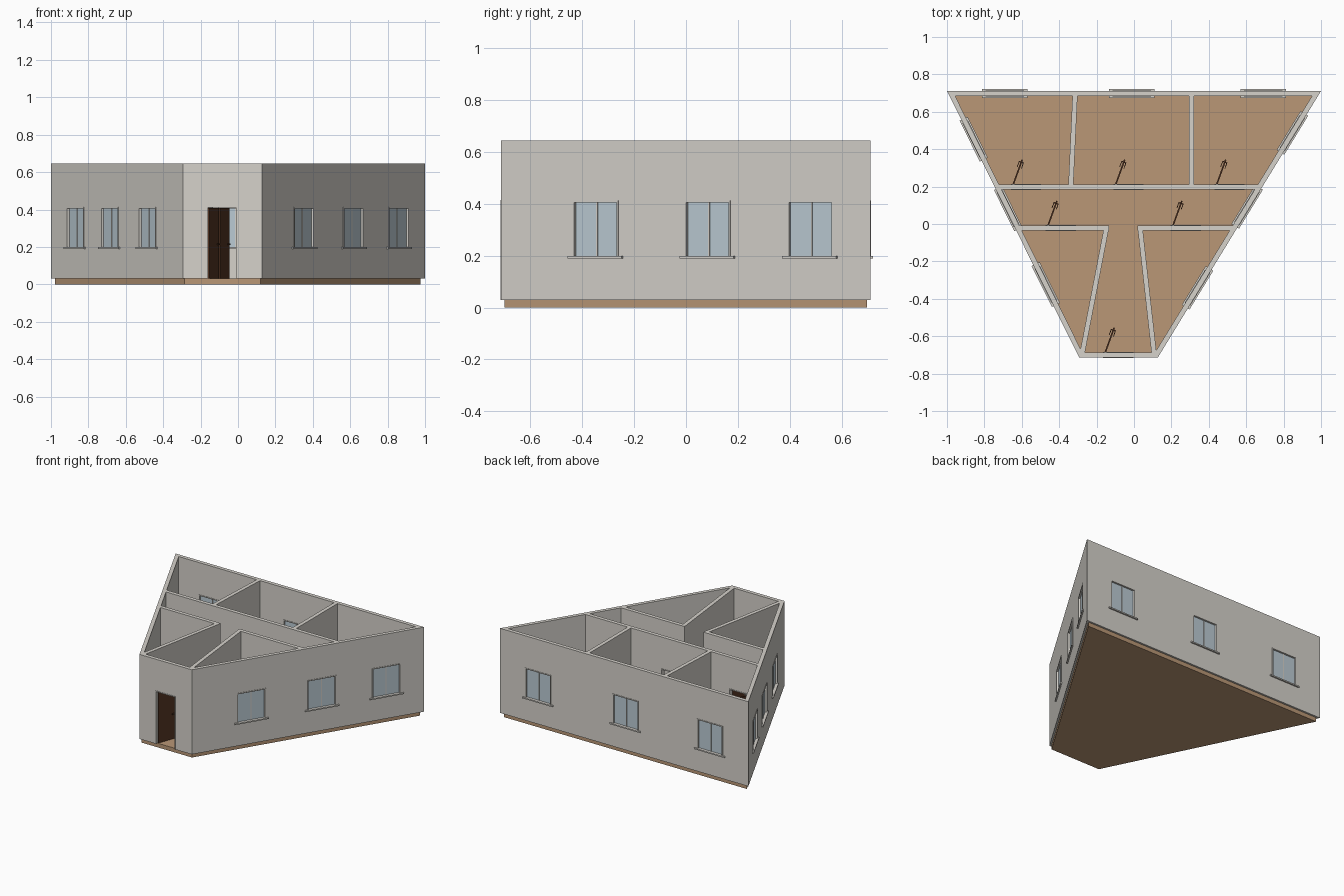
import bpy, bmesh, math
from mathutils import Vector

if "Cube" in bpy.data.objects:
    bpy.data.objects.remove(bpy.data.objects["Cube"])

H = 0.0135                  # half wall thickness
Z0, Z1 = 0.03, 0.645        # wall bottom and top


def material(name, col):
    m = bpy.data.materials.new(name)
    m.diffuse_color = (*col, 1)
    m.use_nodes = True
    m.node_tree.nodes["Principled BSDF"].inputs["Base Color"].default_value = m.diffuse_color
    return m


WALL = material("wall_light_grey", (0.67, 0.645, 0.60))
FLOOR = material("floor_tan", (0.49, 0.31, 0.18))
DOOR = material("door_brown", (0.085, 0.034, 0.016))
GLASS = material("glass_pale_blue", (0.50, 0.60, 0.66))


def finish(bm, name, mat):
    bmesh.ops.recalc_face_normals(bm, faces=bm.faces)
    me = bpy.data.meshes.new(name)
    bm.to_mesh(me)
    bm.free()
    me.materials.append(mat)
    ob = bpy.data.objects.new(name, me)
    bpy.context.collection.objects.link(ob)


class Line:
    """Wall centre line: s runs along it, d points to its left."""
    def __init__(self, a, b):
        self.a, self.b = Vector(a), Vector(b)
        self.len = (self.b - self.a).length
        self.u = (self.b - self.a).normalized()
        self.n = Vector((-self.u.y, self.u.x))

    def at(self, s, d):
        return self.a + self.u * s + self.n * d


def boxes(name, mat, line, parts):
    bm = bmesh.new()
    for s0, s1, d0, d1, z0, z1 in parts:
        ring = [line.at(s, d) for s, d in ((s0, d0), (s1, d0), (s1, d1), (s0, d1))]
        lo = [bm.verts.new((p.x, p.y, z0)) for p in ring]
        hi = [bm.verts.new((p.x, p.y, z1)) for p in ring]
        bm.faces.new(lo[::-1])
        bm.faces.new(hi)
        for i in range(4):
            j = (i + 1) % 4
            bm.faces.new((lo[i], lo[j], hi[j], hi[i]))
    finish(bm, name, mat)


def wall(name, line, ends, holes):
    """Wall slab with rectangular holes; ends = (outer a, outer b, inner a, inner b)."""
    ss = sorted({0, line.len, *[h[0] for h in holes], *[h[1] for h in holes]})
    zs = sorted({Z0, Z1, *[h[2] for h in holes], *[h[3] for h in holes]})
    ns, nz = len(ss) - 1, len(zs) - 1
    bm = bmesh.new()
    cache = {}

    def v(i, k, side):
        if (i, k, side) not in cache:
            p = line.at(ss[i], H if side else -H)
            if i in (0, ns):
                p = ends[2 * side + (1 if i else 0)]
            cache[i, k, side] = bm.verts.new((p.x, p.y, zs[k]))
        return cache[i, k, side]

    def solid(i, k):
        if not (0 <= i < ns and 0 <= k < nz):
            return False
        s, z = (ss[i] + ss[i + 1]) / 2, (zs[k] + zs[k + 1]) / 2
        return not any(h[0] < s < h[1] and h[2] < z < h[3] for h in holes)

    for i in range(ns):
        for k in range(nz):
            if not solid(i, k):
                continue
            c = [(i, k), (i + 1, k), (i + 1, k + 1), (i, k + 1)]
            for side in (0, 1):
                bm.faces.new([v(*p, side) for p in c])
            for e, (di, dk) in enumerate(((0, -1), (1, 0), (0, 1), (-1, 0))):
                if not solid(i + di, k + dk):
                    p, q = c[e], c[(e + 1) % 4]
                    bm.faces.new((v(*p, 0), v(*q, 0), v(*q, 1), v(*p, 1)))
    finish(bm, name, WALL)


WIN_Z0, WIN_Z1, WIN_W = 0.198, 0.413, 0.206


def window(name, line, c):
    l, r, f, d = c - WIN_W / 2, c + WIN_W / 2, 0.007, H + 0.003
    boxes(name + "_frame", WALL, line, [
        (l, l + f, -d, d, WIN_Z0, WIN_Z1), (r - f, r, -d, d, WIN_Z0, WIN_Z1),
        (l, r, -d, d, WIN_Z1 - f, WIN_Z1),
        (c - 0.003, c + 0.003, -0.006, 0.006, WIN_Z0, WIN_Z1)])
    boxes(name + "_sill", WALL, line, [(c - 0.122, c + 0.122, -0.024, 0.024, 0.19, 0.199)])
    boxes(name + "_glass", GLASS, line, [(l, r, -0.003, 0.003, WIN_Z0, WIN_Z1)])


DOOR_W, DOOR_Z = 0.15, 0.41


def door(name, line, s):
    e, f, d = s + DOOR_W, 0.006, H + 0.003
    boxes(name + "_frame", WALL, line, [
        (s - f, s, -d, d, Z0, DOOR_Z + f), (e, e + f, -d, d, Z0, DOOR_Z + f),
        (s - f, e + f, -d, d, DOOR_Z, DOOR_Z + f)])
    # open leaf swung into the room, with a lever on both sides
    hinge = line.at(s + 0.004, H - 0.006)
    ang = math.radians(70)
    swing = line.u * math.cos(ang) + line.n * math.sin(ang)
    leaf = Line(hinge, hinge + swing * 0.147)
    boxes(name + "_leaf", DOOR, leaf, [(0, leaf.len, -0.004, 0.004, Z0, DOOR_Z - 0.002)])
    boxes(name + "_handle", DOOR, leaf, [
        (0.13, 0.136, -0.012, 0.012, 0.212, 0.218),
        (0.102, 0.136, -0.014, -0.010, 0.211, 0.219),
        (0.102, 0.136, 0.010, 0.014, 0.211, 0.219)])


def build(name, line, ends, windows=(), doors=()):
    holes = [(c - WIN_W / 2, c + WIN_W / 2, WIN_Z0, WIN_Z1) for c in windows]
    holes += [(s, s + DOOR_W, Z0, DOOR_Z) for s in doors]
    wall(name, line, ends, holes)
    for i, c in enumerate(windows):
        window(f"{name}_window_{i + 1}", line, c)
    for i, s in enumerate(doors):
        door(f"{name}_door_{i + 1}", line, s)


# floor slab on the wall centre lines
corners = [(-0.285, -0.70), (0.12, -0.70), (0.976, 0.698), (-0.978, 0.698)]
bm = bmesh.new()
base = bm.faces.new([bm.verts.new((x, y, 0)) for x, y in corners])
top = bmesh.ops.extrude_face_region(bm, geom=[base])
for g in top["geom"]:
    if isinstance(g, bmesh.types.BMVert):
        g.co.z = Z0
if not base.is_valid or len(bm.faces) < 6:
    bm.faces.new([v for v in bm.verts if v.co.z == 0])
finish(bm, "floor_slab", FLOOR)

# outer walls with mitred corners
lines = [Line(corners[i], corners[(i + 1) % 4]) for i in range(4)]
mitre = []
for i in range(4):
    n1, n2 = lines[i - 1].n, lines[i].n
    mitre.append((n1 + n2) * H / (1 + n1.dot(n2)))
outer = [
    ("front_wall", (), (0.125,)),
    ("right_wall", (0.421, 0.928, 1.392), ()),
    ("back_wall", (0.284, 0.988, 1.668), ()),
    ("left_wall", (0.273, 0.687, 1.14), ())]
for i, (name, wins, doors) in enumerate(outer):
    L, ma, mb = lines[i], mitre[i], mitre[(i + 1) % 4]
    build(name, L, (L.a - ma, L.b - mb, L.a + ma, L.b + mb), wins, doors)

# inner walls, doors given by hinge x
inner = [
    ("hall_back_wall", (-0.730, 0.198), (0.670, 0.198), (-0.652, -0.104, 0.436)),
    ("hall_left_wall", (-0.621, -0.022), (-0.135, -0.022), (-0.466,)),
    ("hall_right_wall", (0.02, -0.022), (0.535, -0.022), (0.202,)),
    ("entry_left_wall", (-0.148, -0.025), (-0.278, -0.698), ()),
    ("entry_right_wall", (0.033, -0.025), (0.108, -0.698), ()),
    ("room_left_divider", (-0.338, 0.2), (-0.315, 0.695), ()),
    ("room_right_divider", (0.308, 0.2), (0.308, 0.695), ())]
for name, a, b, doors in inner:
    L = Line(a, b)
    build(name, L, (L.at(0, -H), L.at(L.len, -H), L.at(0, H), L.at(L.len, H)),
          (), [x - a[0] for x in doors])
